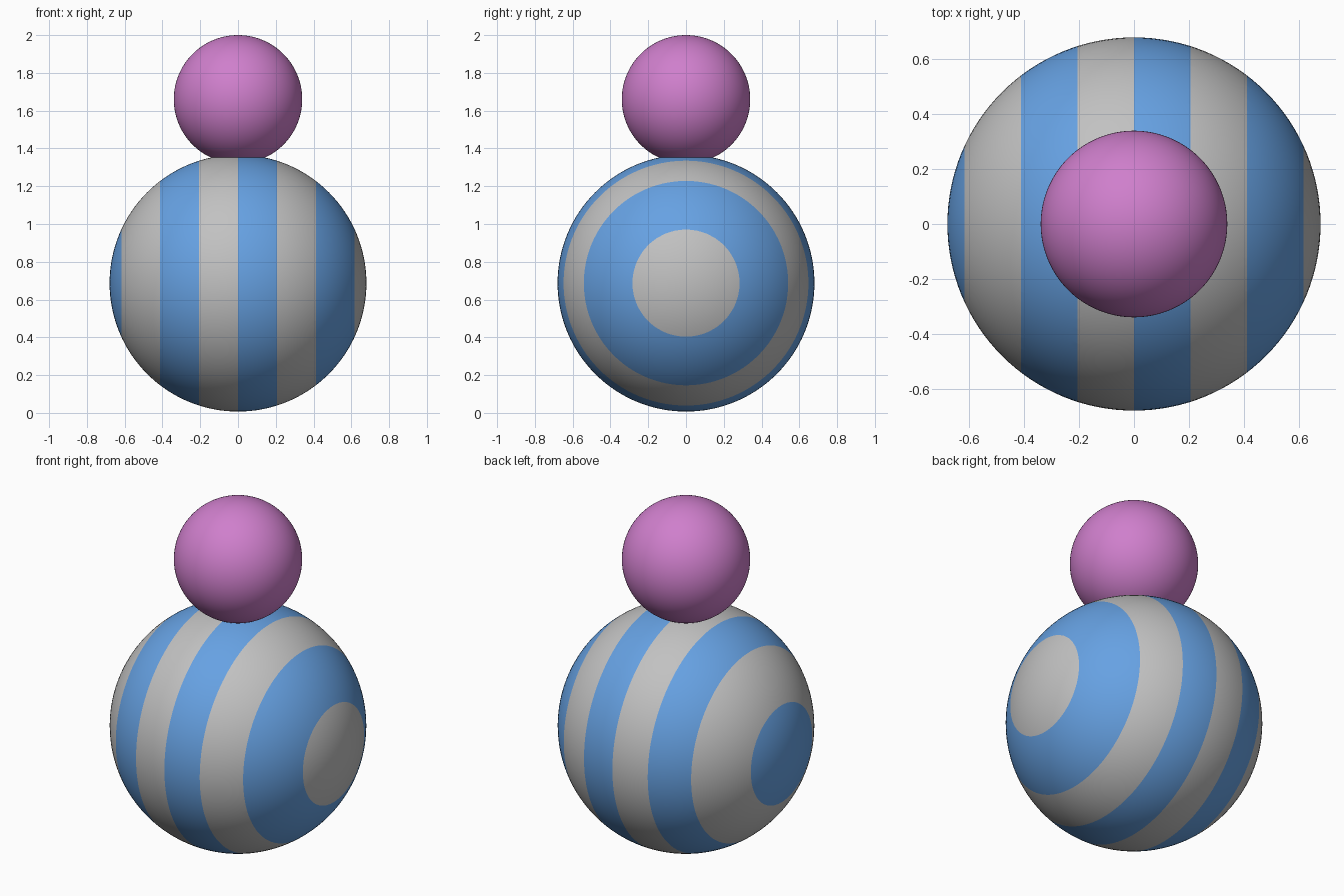
import bpy, bmesh, math
from mathutils import Vector

if "Cube" in bpy.data.objects:
    bpy.data.objects.remove(bpy.data.objects["Cube"])


def material(name, rgb):
    m = bpy.data.materials.new(name)
    m.diffuse_color = (*[(c / 255) ** 2.2 for c in rgb], 1)
    m.use_nodes = True
    m.node_tree.nodes["Principled BSDF"].inputs["Base Color"].default_value = m.diffuse_color
    return m


def sphere(name, radius, z, mats, stripe=None):
    bm = bmesh.new()
    bmesh.ops.create_uvsphere(bm, u_segments=128, v_segments=64, radius=radius)
    if stripe:
        # cut clean stripe borders on planes across x
        n = int(radius / stripe)
        for k in range(-n, n + 1):
            bmesh.ops.bisect_plane(bm, geom=bm.verts[:] + bm.edges[:] + bm.faces[:], dist=1e-5,
                                   plane_co=(k * stripe, 0, 0), plane_no=(1, 0, 0))
        # push cut points back out to the round surface, keeping x
        for v in bm.verts:
            r = math.hypot(v.co.y, v.co.z)
            if r > 1e-4:
                s = math.sqrt(max(radius ** 2 - v.co.x ** 2, 0)) / r
                v.co = Vector((v.co.x, v.co.y * s, v.co.z * s))
    for f in bm.faces:
        f.smooth = True
        if stripe:
            f.material_index = math.floor(f.calc_center_median().x / stripe) % 2
    mesh = bpy.data.meshes.new(name)
    bm.to_mesh(mesh)
    bm.free()
    for m in mats:
        mesh.materials.append(m)
    ob = bpy.data.objects.new(name, mesh)
    ob.location.z = z
    bpy.context.collection.objects.link(ob)
    return ob


blue = material("blue", (102, 160, 226))
grey = material("light grey", (192, 192, 192))
pink = material("orchid pink", (206, 126, 203))

# striped round body and plain round head
sphere("striped_body", 0.68, 0.687, [blue, grey], stripe=0.206)
sphere("head", 0.34, 1.66, [pink])
